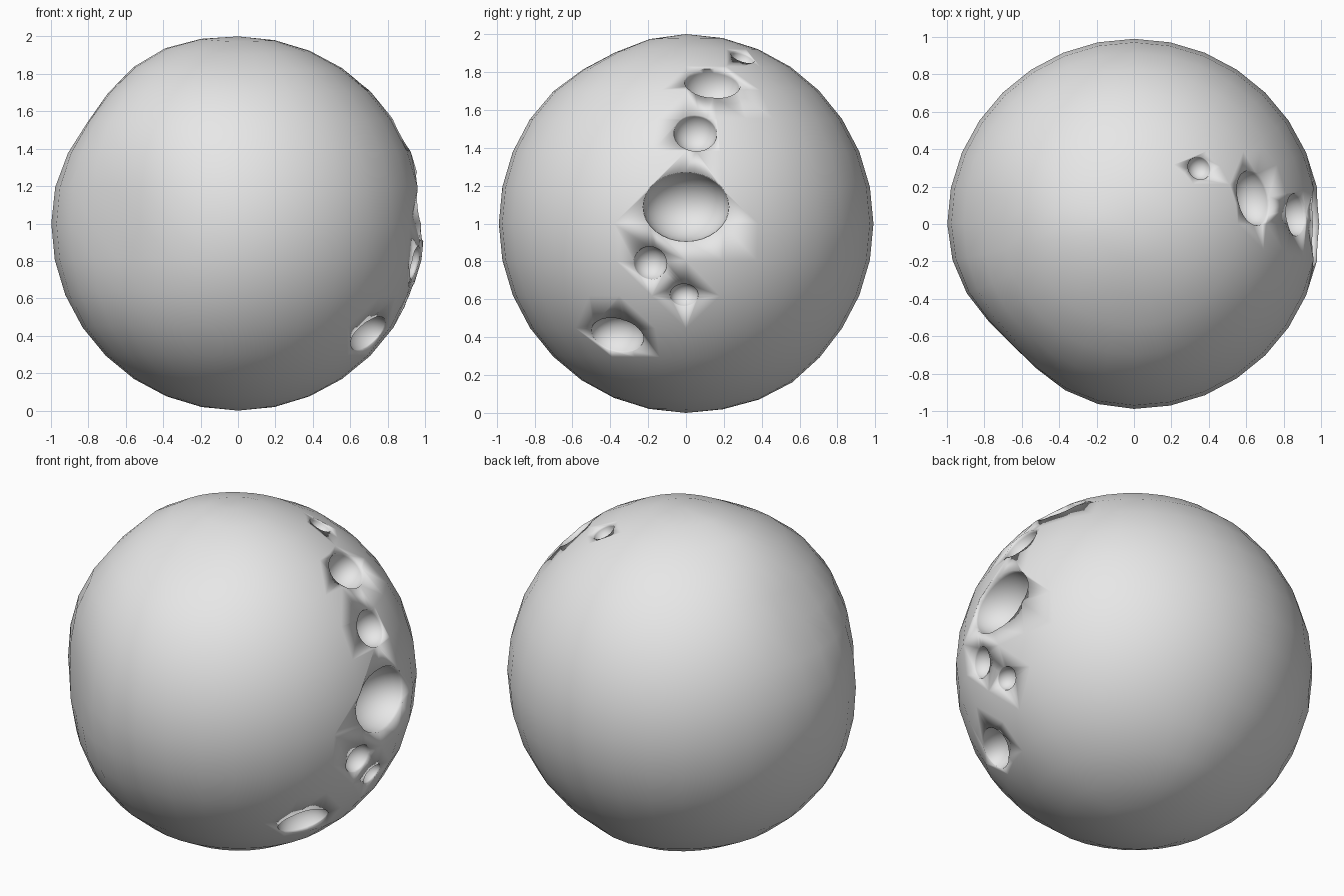
import bpy
from math import exp
from mathutils import Vector

default = bpy.data.objects.get("Cube")
if default:
    bpy.data.objects.remove(default, do_unlink=True)

grey = bpy.data.materials.new("stone grey")
colour = (0.8, 0.8, 0.8, 1)
grey.diffuse_color = colour
grey.use_nodes = True
for node in grey.node_tree.nodes:
    if node.type == "BSDF_PRINCIPLED":
        node.inputs["Base Color"].default_value = colour

centre = Vector((0, 0, 1))


def ball(name, location, segments=32, rings=16):
    bpy.ops.mesh.primitive_uv_sphere_add(segments=segments, ring_count=rings,
                                         radius=1, location=location)
    obj = bpy.context.object
    obj.name = name
    obj.data.materials.append(grey)
    bpy.ops.object.shade_smooth()
    return obj


# Round body with a few soft lumps and dents: direction, height, width
body = ball("cratered_ball", centre)
lumps = [
    ((-0.7, -0.7, 0), -0.075, 0.4),
    ((-0.82, 0, 0.56), -0.03, 0.25),
    ((-0.4, 0, 0.92), 0.015, 0.25),
    ((0, -0.45, 0.89), -0.02, 0.25),
    ((0, 0.52, -0.85), 0.015, 0.25),
]
for v in body.data.vertices:
    unit = v.co.normalized()
    height = 1 - 0.01 * abs(unit.y)
    for direction, amount, width in lumps:
        angle = unit.angle(Vector(direction))
        height += amount * exp(-(angle / width) ** 2)
    v.co = unit * height

# Bowl craters down one side: position, half width, half height
craters = [
    ((0.35, 0.30, 1.88), 0.065, 0.065),
    ((0.64, 0.14, 1.74), 0.15, 0.115),
    ((0.87, 0.05, 1.48), 0.115, 0.11),
    ((0.985, 0, 1.09), 0.23, 0.185),
    ((0.95, -0.19, 0.79), 0.09, 0.09),
    ((0.92, -0.01, 0.62), 0.075, 0.065),
    ((0.71, -0.37, 0.40), 0.155, 0.115),
]
for position, width, height in craters:
    outward = Vector(position) - centre
    cutter = ball("crater_cutter", position)
    cutter.hide_render = True
    cutter.rotation_euler = outward.to_track_quat("Z", "Y").to_euler()
    # Keep the wider axis horizontal
    side = Vector((0, 0, 1)).cross(outward).normalized()
    up = outward.normalized().cross(side)
    frame = cutter.matrix_world.to_3x3()
    for i, axis in enumerate((side, up, outward.normalized())):
        frame.col[i] = axis
    cutter.rotation_euler = frame.to_euler()
    cutter.scale = (width, height, (width + height) / 2)
    bpy.context.view_layer.update()
    bpy.context.view_layer.objects.active = body
    cut = body.modifiers.new("crater", "BOOLEAN")
    cut.operation = "DIFFERENCE"
    cut.solver = "EXACT"
    cut.object = cutter
    bpy.ops.object.modifier_apply(modifier=cut.name)
    bpy.data.objects.remove(cutter, do_unlink=True)

# Soft shading over body and bowls alike
for face in body.data.polygons:
    face.use_smooth = True
    face.material_index = 0
